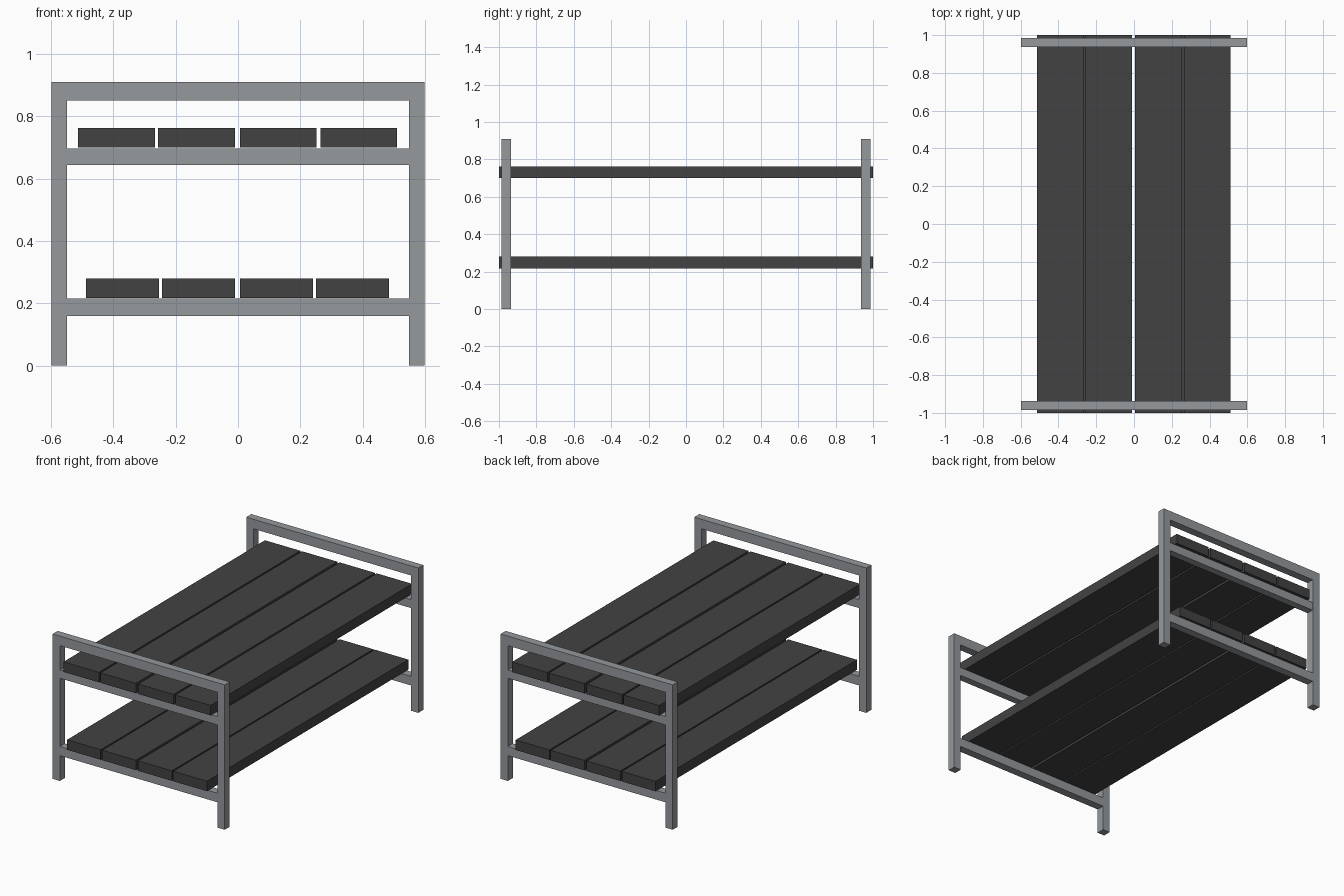
import bpy, bmesh

if "Cube" in bpy.data.objects:
    bpy.data.objects.remove(bpy.data.objects["Cube"])


def material(name, rgb):
    m = bpy.data.materials.new(name)
    m.diffuse_color = (*rgb, 1)
    m.use_nodes = True
    m.node_tree.nodes["Principled BSDF"].inputs["Base Color"].default_value = m.diffuse_color
    return m


STEEL = material("grey_steel", (0.30, 0.32, 0.34))
WOOD = material("dark_wood", (0.055, 0.055, 0.055))


def prism(name, outline, y0, y1, mat):
    """Extrude an XZ outline from y0 to y1."""
    bm = bmesh.new()
    face = bm.faces.new([bm.verts.new((x, y0, z)) for x, z in outline])
    ext = bmesh.ops.extrude_face_region(bm, geom=[face])
    verts = [g for g in ext["geom"] if isinstance(g, bmesh.types.BMVert)]
    bmesh.ops.translate(bm, verts=verts, vec=(0, y1 - y0, 0))
    bmesh.ops.recalc_face_normals(bm, faces=bm.faces)
    mesh = bpy.data.meshes.new(name)
    bm.to_mesh(mesh)
    bm.free()
    mesh.materials.append(mat)
    obj = bpy.data.objects.new(name, mesh)
    bpy.context.collection.objects.link(obj)
    return obj


def rect(x0, x1, z0, z1):
    return [(x0, z0), (x1, z0), (x1, z1), (x0, z1)]


OUT, INN = 0.598, 0.548          # outer and inner half width of the end frames
HOOP = [(-OUT, 0), (-INN, 0), (-INN, 0.85), (INN, 0.85),
        (INN, 0), (OUT, 0), (OUT, 0.91), (-OUT, 0.91)]

# End frames: legs with top bar, plus two cross rails each
for end, y in (("front", -0.961), ("back", 0.961)):
    prism(f"{end}_leg_frame", HOOP, y - 0.025, y + 0.025, STEEL)
    prism(f"{end}_upper_rail", rect(-INN, INN, 0.644, 0.697), y - 0.023, y + 0.023, STEEL)
    prism(f"{end}_lower_rail", rect(-INN, INN, 0.159, 0.216), y - 0.025, y + 0.025, STEEL)

# Planks: (shelf, left edges, width, bottom, top)
SHELVES = (
    ("upper", (-0.513, -0.256, 0.006, 0.264), 0.246, 0.700, 0.763),
    ("lower", (-0.488, -0.244, 0.006, 0.250), 0.234, 0.217, 0.280),
)
for shelf, edges, width, z0, z1 in SHELVES:
    for i, x in enumerate(edges):
        prism(f"{shelf}_plank_{i + 1}", rect(x, x + width, z0, z1), -1, 1, WOOD)
